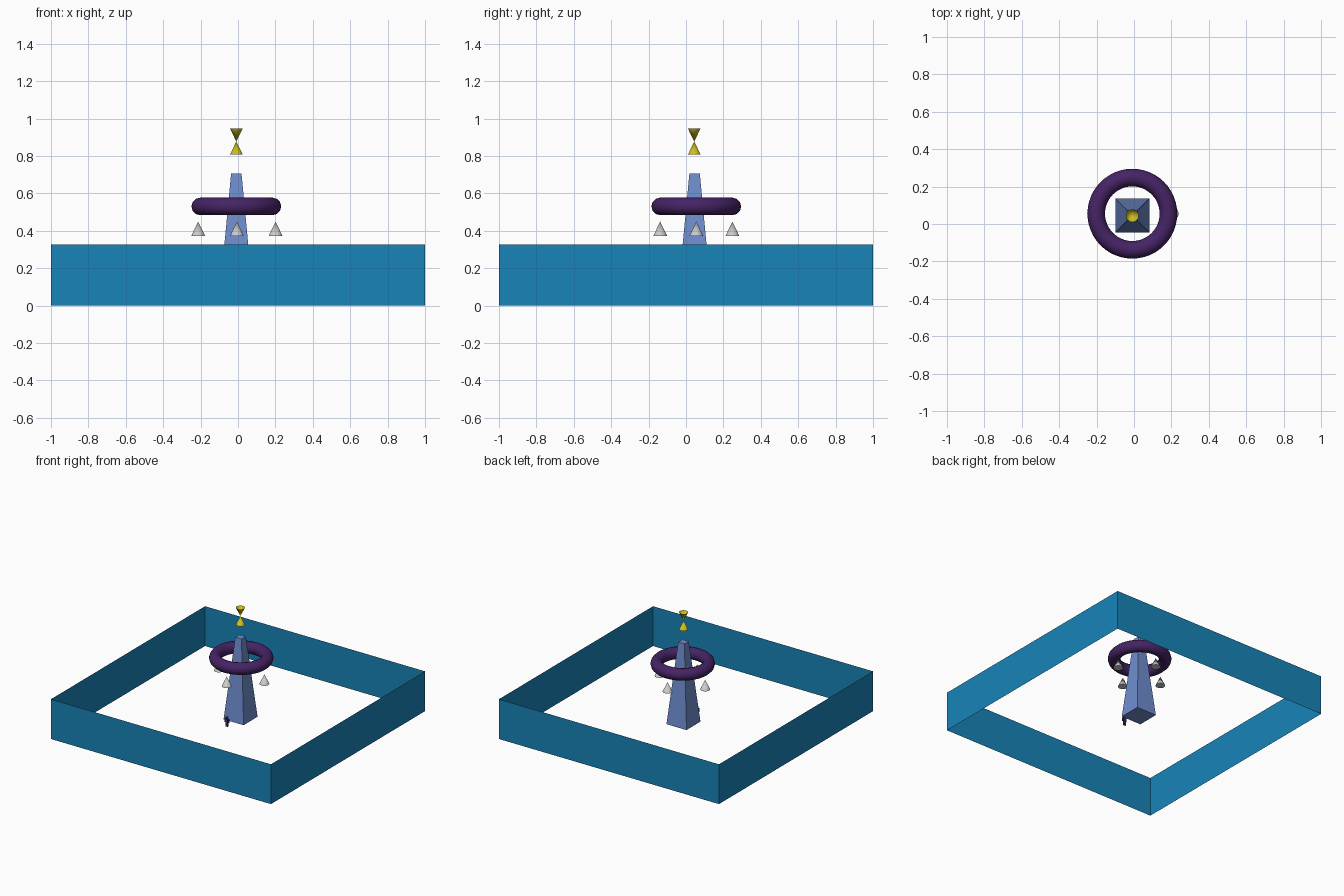
import bpy, bmesh, math
from mathutils import Matrix, Vector

if "Cube" in bpy.data.objects:
    bpy.data.objects.remove(bpy.data.objects["Cube"])


def material(name, rgb):
    m = bpy.data.materials.new(name)
    m.diffuse_color = (*rgb, 1)
    m.use_nodes = True
    m.node_tree.nodes["Principled BSDF"].inputs["Base Color"].default_value = m.diffuse_color
    return m


BLUE = material("wall_blue", (0.009, 0.23, 0.48))
SLATE = material("tower_blue", (0.16, 0.27, 0.62))
PURPLE = material("ring_purple", (0.06, 0.017, 0.13))
GOLD = material("gem_gold", (0.62, 0.52, 0.01))


def finish(obj, name, mat=None, smooth=False):
    obj.name = name
    if mat:
        obj.data.materials.append(mat)
    if smooth:
        bpy.ops.object.shade_smooth_by_angle(angle=math.radians(35))
    return obj


def cone(name, x, y, z0, z1, r0, r1, sides=32, mat=None, turn=0.0):
    bpy.ops.mesh.primitive_cone_add(vertices=sides, radius1=r0, radius2=r1, depth=z1 - z0,
                                    location=(x, y, (z0 + z1) / 2), rotation=(0, 0, turn))
    return finish(bpy.context.object, name, mat, sides > 8)


# Perimeter walls: zero-thickness panels, open above and below
H = 0.327
bm = bmesh.new()
corners = [(-1, -1), (1, -1), (1, 1), (-1, 1)]
low = [bm.verts.new((x, y, 0)) for x, y in corners]
high = [bm.verts.new((x, y, H)) for x, y in corners]
for i in range(4):
    j = (i + 1) % 4
    bm.faces.new((low[i], low[j], high[j], high[i]))
mesh = bpy.data.meshes.new("perimeter_walls")
bm.to_mesh(mesh)
bm.free()
walls = bpy.data.objects.new("perimeter_walls", mesh)
bpy.context.collection.objects.link(walls)
mesh.materials.append(BLUE)

# Tapered square tower
CX, CY = -0.009, 0.046
S2 = math.sqrt(2)
cone("tower", CX, CY, 0.038, 0.705, 0.091 * S2, 0.028 * S2, 4, SLATE, math.pi / 4)

# Floating ring around the tower
RY = 0.055
bpy.ops.mesh.primitive_torus_add(major_segments=48, minor_segments=12, major_radius=0.193,
                                 minor_radius=0.047, location=(CX, RY, 0.53))
finish(bpy.context.object, "floating_ring", PURPLE, True)

# Four small cones hanging below the ring
for i in range(4):
    a = i * math.pi / 2
    cone(f"hanging_cone_{i + 1}", -0.006 + 0.207 * math.cos(a), RY + 0.193 * math.sin(a),
         0.372, 0.449, 0.037, 0)

# Floating gem: two cones base to base
bpy.ops.mesh.primitive_cone_add(vertices=32, radius1=0.034, radius2=0, depth=0.07,
                                end_fill_type='NOTHING', location=(CX, CY - 0.002, 0.842))
gem = finish(bpy.context.object, "floating_gem", GOLD)
bm = bmesh.new()
bm.from_mesh(gem.data)
bmesh.ops.mirror(bm, geom=bm.verts[:] + bm.edges[:] + bm.faces[:], axis='Z',
                 matrix=Matrix.Translation((0, 0, -0.035)), merge_dist=0.0005)
bmesh.ops.recalc_face_normals(bm, faces=bm.faces)
bm.to_mesh(gem.data)
bm.free()
bpy.ops.object.shade_smooth_by_angle(angle=math.radians(35))

# Tiny figure standing in front of the tower
FX, FY, FZ = -0.012, -0.126, 0.034


def box(name, x, z, w, d, h):
    bpy.ops.mesh.primitive_cube_add(size=1, location=(FX + x, FY, FZ + z))
    o = bpy.context.object
    o.scale = (w, d, h)
    finish(o, name, PURPLE)


box("figure_torso", 0, 0.049, 0.022, 0.013, 0.03)
for side, s in (("left", -1), ("right", 1)):
    box(f"figure_{side}_leg", 0.006 * s, 0.017, 0.009, 0.011, 0.034)
    box(f"figure_{side}_arm", 0.015 * s, 0.048, 0.007, 0.009, 0.03)
bpy.ops.mesh.primitive_uv_sphere_add(segments=12, ring_count=8, radius=0.01,
                                     location=(FX, FY, FZ + 0.073))
finish(bpy.context.object, "figure_head", PURPLE, True)
